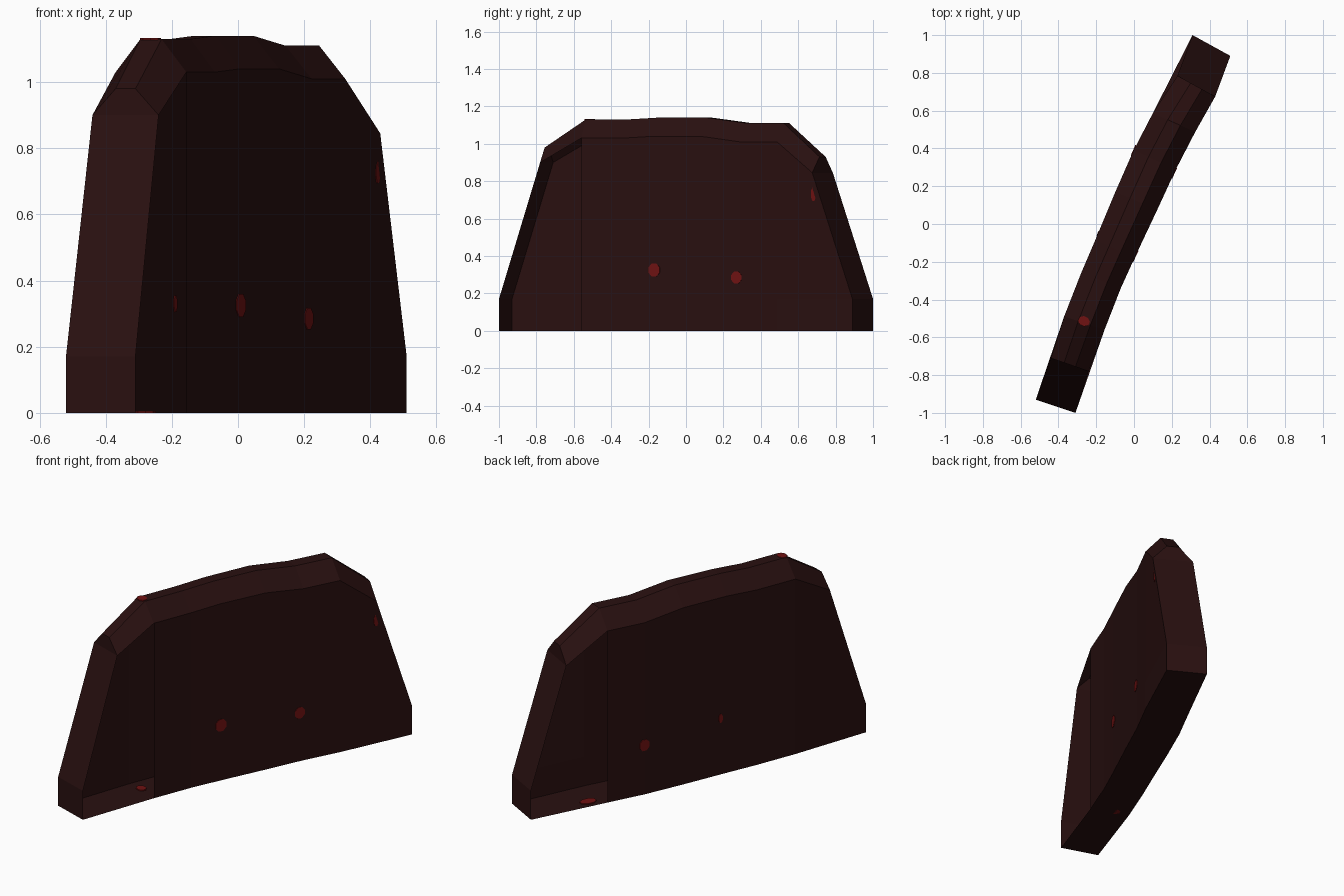
import bpy, bmesh, math
from mathutils import Matrix, Vector

if "Cube" in bpy.data.objects:
    bpy.data.objects.remove(bpy.data.objects["Cube"])


def material(name, col):
    m = bpy.data.materials.new(name)
    m.diffuse_color = (*col, 1)
    m.use_nodes = True
    m.node_tree.nodes["Principled BSDF"].inputs["Base Color"].default_value = m.diffuse_color
    return m


DARK = material("dark maroon", (0.022, 0.005, 0.005))
RED = material("deep red", (0.16, 0.006, 0.006))

# Stations along the wall: centre x, y, half offset to the right face x, y, ridge height
MIDDLE = [
    (-0.263, -0.525, 0.107, -0.035, 1.13),
    (-0.175, -0.30, 0.105, -0.04, 1.13),
    (-0.10, -0.13, 0.105, -0.045, 1.14),
    (0.012, 0.122, 0.112, -0.045, 1.14),
    (0.11, 0.34, 0.112, -0.05, 1.11),
    (0.212, 0.537, 0.112, -0.05, 1.11),
]
RIDGE = 0.3   # ridge width as a share of the wall thickness
FOOT = 0.17   # height where the ends start to lean in


def ring(foot, top, shoulder, ridge):
    """Cross-section from the left foot over the ridge to the right foot."""
    fx, fy, fdx, fdy = foot
    tx, ty, tdx, tdy = top
    left = [(fx - fdx, fy - fdy, 0), (fx - fdx, fy - fdy, FOOT),
            (tx - tdx, ty - tdy, shoulder),
            (tx - tdx * RIDGE, ty - tdy * RIDGE, ridge)]
    right = [(fx + fdx, fy + fdy, 0), (fx + fdx, fy + fdy, FOOT),
             (tx + tdx, ty + tdy, shoulder),
             (tx + tdx * RIDGE, ty + tdy * RIDGE, ridge)]
    return left + right[::-1]


rings = [ring((-0.415, -0.965, 0.105, -0.035), (-0.34, -0.745, 0.10, -0.035), 0.90, 0.98)]
rings += [ring(s[:4], s[:4], s[4] - 0.1, s[4]) for s in MIDDLE]
rings += [ring((0.41, 0.945, 0.10, -0.055), (0.33, 0.73, 0.10, -0.055), 0.845, 0.93)]

# Wall slab: each end has one side panel left open, showing the inside
bm = bmesh.new()
vs = [[bm.verts.new(p) for p in r] for r in rings]
last = len(vs) - 2
for i in range(len(vs) - 1):
    for j in range(8):
        if (i == 0 and j in (5, 6)) or (i == last and j in (0, 1)):
            continue
        k = (j + 1) % 8
        bm.faces.new((vs[i][j], vs[i][k], vs[i + 1][k], vs[i + 1][j]))
for r in (vs[0], vs[-1]):
    for a, b in ((0, 7), (1, 6), (2, 5)):
        bm.faces.new((r[a], r[a + 1], r[b - 1], r[b]))
bmesh.ops.recalc_face_normals(bm, faces=bm.faces)
me = bpy.data.meshes.new("wall_slab")
bm.to_mesh(me)
bm.free()
me.materials.append(DARK)
bpy.context.collection.objects.link(bpy.data.objects.new("wall_slab", me))


# Red spots: thin octagonal plates
def spot(name, loc, normal, w, h):
    n = Vector(normal).normalized()
    up = Vector((0, 0, 1)) if abs(n.z) < 0.9 else Vector((0.42, 0.9, 0))
    u = up.cross(n).normalized()
    v = n.cross(u)
    m = Matrix((u, v, n)).transposed().to_4x4()
    m.translation = loc
    m = m @ Matrix.Diagonal((w, h, 0.006, 1)) @ Matrix.Rotation(math.pi / 8, 4, 'Z')
    b = bmesh.new()
    bmesh.ops.create_cone(b, cap_ends=True, segments=8, radius1=0.54, radius2=0.54,
                          depth=1, matrix=m)
    mesh = bpy.data.meshes.new(name)
    b.to_mesh(mesh)
    b.free()
    mesh.materials.append(RED)
    bpy.context.collection.objects.link(bpy.data.objects.new(name, mesh))


def side_spot(name, side, y, z, w, h):
    """Place a spot on the left (-1) or right (+1) side at a given y."""
    pts = [(s[0] + side * s[2], s[1] + side * s[3]) for s in MIDDLE]
    for (ax, ay), (bx, by) in zip(pts, pts[1:]):
        if ay <= y <= by:
            x = ax + (bx - ax) * (y - ay) / (by - ay)
            spot(name, (x, y, z), (side * (by - ay), -side * (bx - ax), 0), w, h)
            return


side_spot("right_spot_a", 1, -0.17, 0.325, 0.066, 0.07)
side_spot("right_spot_b", 1, 0.27, 0.285, 0.06, 0.065)
side_spot("left_spot_a", -1, -0.05, 0.33, 0.025, 0.05)
side_spot("left_spot_b", -1, 0.39, 0.29, 0.06, 0.065)
spot("end_spot", (0.422, 0.682, 0.73), (0.9, -0.42, -0.03), 0.03, 0.07)
spot("ridge_spot", (-0.265, -0.515, 1.13), (0, 0, 1), 0.06, 0.05)
spot("floor_spot_a", (-0.28, -0.50, 0.003), (0, 0, 1), 0.06, 0.05)
spot("floor_spot_b", (0.19, 0.64, 0.003), (0, 0, 1), 0.06, 0.09)
